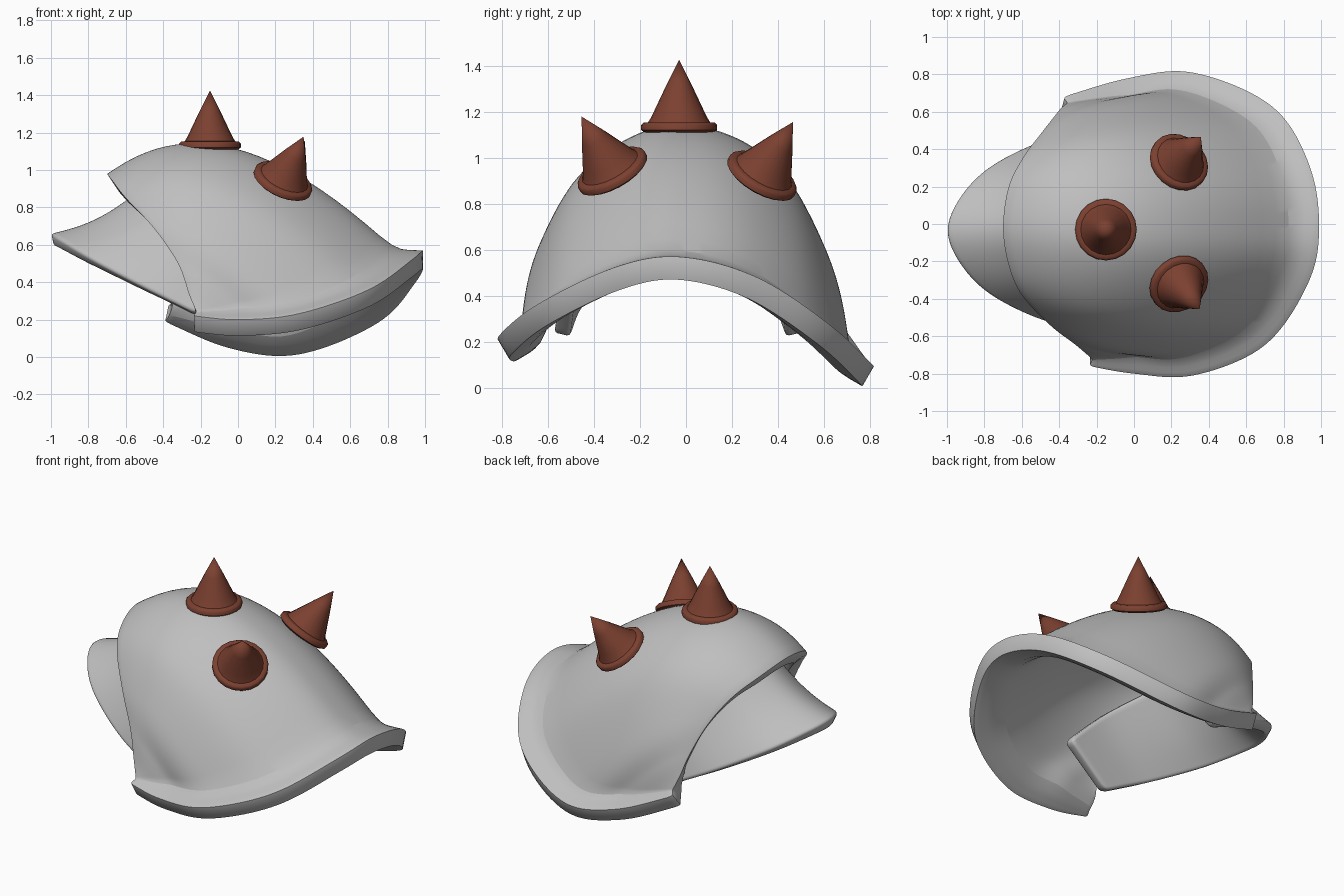
import bpy, bmesh, math
from mathutils import Vector

old = bpy.data.objects.get("Cube")
if old:
    bpy.data.objects.remove(old, do_unlink=True)


def make_material(name, rgb, rough):
    mat = bpy.data.materials.new(name)
    mat.use_nodes = True
    mat.diffuse_color = (*rgb, 1)
    bsdf = mat.node_tree.nodes["Principled BSDF"]
    bsdf.inputs["Base Color"].default_value = (*rgb, 1)
    bsdf.inputs["Roughness"].default_value = rough
    return mat


steel = make_material("pale grey steel", (0.52, 0.52, 0.52), 0.5)
rust = make_material("rust brown", (0.2, 0.052, 0.03), 0.6)


def spline(points, count):
    """Evenly sample a Catmull-Rom curve through points of any dimension."""
    pts = [Vector(p) for p in points]
    pts = [2 * pts[0] - pts[1]] + pts + [2 * pts[-1] - pts[-2]]
    spans = len(pts) - 3
    out = []
    for k in range(count + 1):
        s = k / count * spans
        i = min(int(s), spans - 1)
        t = s - i
        a, b, c, d = pts[i:i + 4]
        out.append(0.5 * (2 * b + (c - a) * t + (2 * a - 5 * b + 4 * c - d) * t * t
                          + (3 * b - a - 3 * c + d) * t ** 3))
    return out


def finish(obj, angle):
    bpy.ops.object.select_all(action="DESELECT")
    obj.select_set(True)
    bpy.context.view_layer.objects.active = obj
    bpy.ops.object.shade_smooth_by_angle(angle=math.radians(angle))


def plate(name, columns, thickness, bevel):
    """Skin a grid of columns and thicken it inward."""
    bm = bmesh.new()
    grid = [[bm.verts.new(p) for p in col] for col in columns]
    for a, b in zip(grid, grid[1:]):
        for j in range(len(a) - 1):
            bm.faces.new((a[j], a[j + 1], b[j + 1], b[j]))
    mesh = bpy.data.meshes.new(name)
    bm.to_mesh(mesh)
    bm.free()
    mesh.materials.append(steel)
    obj = bpy.data.objects.new(name, mesh)
    bpy.context.collection.objects.link(obj)
    obj.modifiers.new("smooth", "SUBSURF").levels = 1
    obj.modifiers["smooth"].render_levels = 1
    solid = obj.modifiers.new("thickness", "SOLIDIFY")
    solid.thickness = thickness
    solid.offset = -1
    edge = obj.modifiers.new("soft edge", "BEVEL")
    edge.width = bevel
    edge.segments = 2
    edge.limit_method = "ANGLE"
    edge.angle_limit = math.radians(50)
    finish(obj, 40)
    return obj


# Main shell: each rib holds neck point, rim point and bulge (y, z)
ribs = [
    (-.26, -.69, .33, -.24, -.76, .22, 0, 0),
    (-.32, -.64, .5, 0, -.8, .2, -.02, .05),
    (-.45, -.54, .69, .32, -.81, .23, -.04, .14),
    (-.6, -.38, .85, .7, -.65, .36, -.05, .31),
    (-.67, -.22, .94, .93, -.32, .52, -.02, .4),
    (-.7, -.02, .98, .99, -.03, .57, 0, .43),
    (-.67, .2, .94, .94, .31, .48, .02, .41),
    (-.59, .36, .85, .74, .63, .27, .04, .34),
    (-.5, .48, .7, .32, .81, .1, .05, .17),
    (-.43, .57, .52, -.03, .78, .13, .03, .07),
    (-.39, .62, .38, -.38, .68, .27, 0, 0),
]


def shell_column(rib, u):
    neck, rim = Vector(rib[:3]), Vector(rib[3:6])
    bulge = Vector((0, rib[6], rib[7]))
    # Flared lip between the groove and the rim, fading at both corners
    out = Vector((rim.x - 0.15, rim.y, 0)).normalized()
    fade = min(1, 0.4 + 6 * min(u, 1 - u))
    lip = -out * (0.1 + 0.05 * max(0, out.x)) + Vector((0, 0, 0.06 * abs(out.y)))
    groove = rim + lip * fade
    c1 = neck.lerp(groove, 0.26) + bulge * 0.96
    c2 = neck.lerp(groove, 0.58) + bulge * 1.02
    col = []
    for k in range(13):
        t = k / 12
        s = 1 - t
        col.append(neck * s ** 3 + c1 * (3 * s * s * t) + c2 * (3 * s * t * t) + groove * t ** 3)
    return col + [groove.lerp(rim, 0.5), rim]


STEPS = 50
plate("shoulder_shell",
      [shell_column(r, k / STEPS) for k, r in enumerate(spline(ribs, STEPS))], 0.1, 0.02)

# Inner collar: front half as lower and upper points, mirrored to the back
half = [
    (-.22, -.54, .23, .08, -.51, .45),
    (-.5, -.48, .37, -.15, -.45, .68),
    (-.78, -.34, .52, -.35, -.3, .84),
    (-.94, -.17, .62, -.44, -.15, .91),
]
middle = [(-1, 0, .66, -.47, 0, .94)]
back = [(a, -b, c, d, -e, f) for a, b, c, d, e, f in reversed(half)]
collar_columns = []
for k, r in enumerate(spline(half + middle + back, 36)):
    low, high = Vector(r[:3]), Vector(r[3:])
    sag = Vector((0, 0, -0.05 * math.sin(math.pi * k / 36)))
    collar_columns.append([low.lerp(high, j / 8) + sag * math.sin(math.pi * j / 8)
                           for j in range(9)])
collar = plate("neck_collar", collar_columns, 0.07, 0.015)
collar.location.y = -0.035


# Spikes: flanged base and slightly flared cone, turned from one profile
def spike(name, base, axis):
    profile = [(0, -.02), (.15, -.02), (.165, -.01), (.165, .012), (.155, .022),
               (.135, .024), (.125, .04), (.11, .07), (.058, .18), (0, .295)]
    sides = 20
    bm = bmesh.new()
    rings = []
    for r, z in profile:
        if r == 0:
            rings.append([bm.verts.new((0, 0, z))] * sides)
        else:
            rings.append([bm.verts.new((r * math.cos(math.tau * i / sides),
                                        r * math.sin(math.tau * i / sides), z))
                          for i in range(sides)])
    for a, b in zip(rings, rings[1:]):
        for i in range(sides):
            n = (i + 1) % sides
            bm.faces.new(list(dict.fromkeys((a[i], a[n], b[n], b[i]))))
    bmesh.ops.recalc_face_normals(bm, faces=bm.faces[:])
    mesh = bpy.data.meshes.new(name)
    bm.to_mesh(mesh)
    bm.free()
    mesh.materials.append(rust)
    obj = bpy.data.objects.new(name, mesh)
    bpy.context.collection.objects.link(obj)
    obj.location = base
    obj.rotation_euler = Vector(axis).to_track_quat("Z", "Y").to_euler()
    finish(obj, 45)


spike("top_spike", (-.15, -.03, 1.13), (0, 0, 1))
spike("front_spike", (.24, -.32, .94), (.38, -.46, .82))
spike("back_spike", (.24, .33, .92), (.4, .46, .8))
